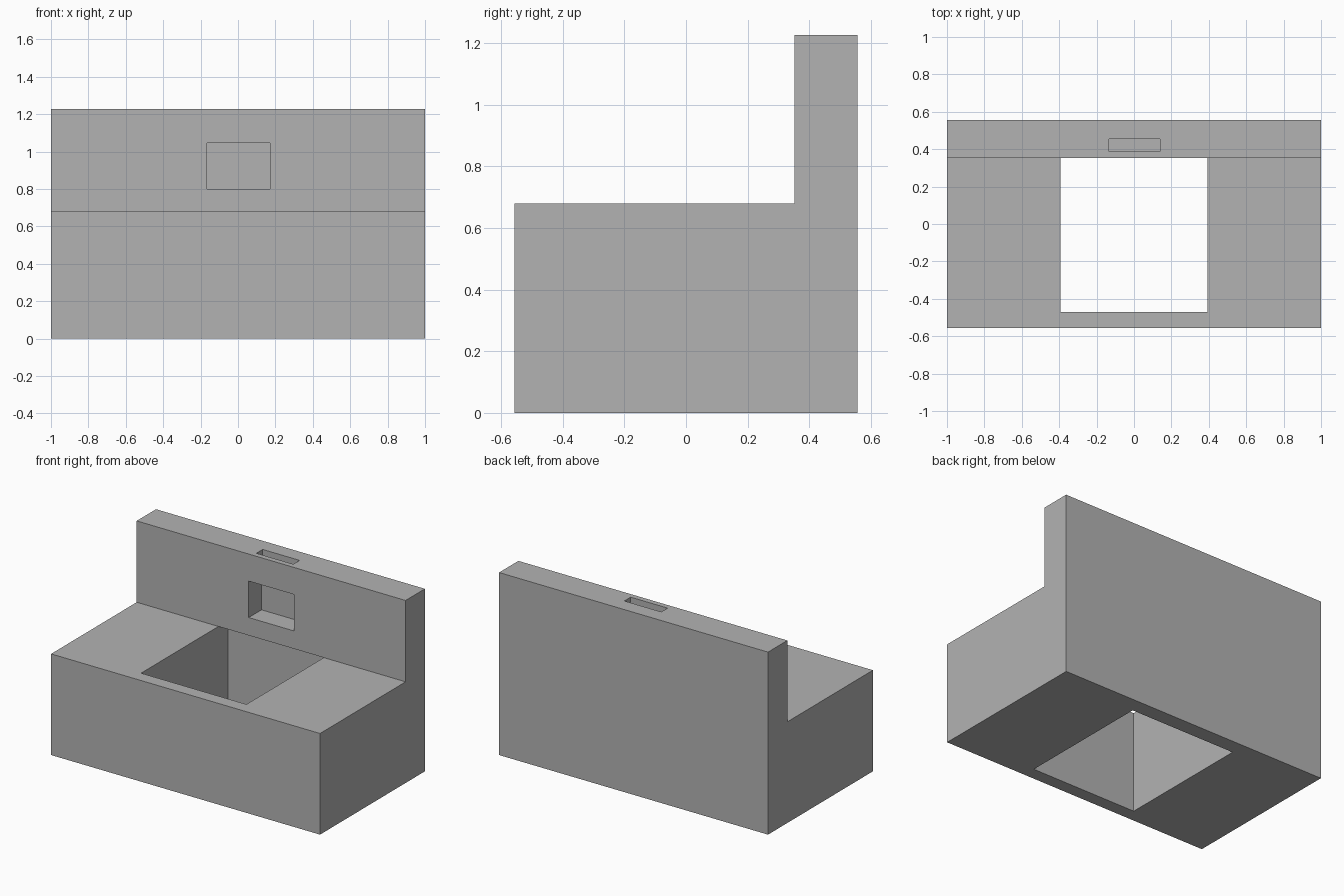
import bpy
import bmesh

cube = bpy.data.objects.get("Cube")
if cube:
    bpy.data.objects.remove(cube, do_unlink=True)

# Single plain grey
grey = bpy.data.materials.new("plain_grey")
grey.use_nodes = True
colour = (0.45, 0.45, 0.45, 1)
grey.diffuse_color = colour
grey.node_tree.nodes["Principled BSDF"].inputs["Base Color"].default_value = colour


def extrude_profile(name, profile, x0, x1):
    """Solid made by sweeping a (y, z) outline from x0 to x1."""
    bm = bmesh.new()
    face = bm.faces.new([bm.verts.new((x0, y, z)) for y, z in profile])
    swept = bmesh.ops.extrude_face_region(bm, geom=[face])["geom"]
    verts = [v for v in swept if isinstance(v, bmesh.types.BMVert)]
    bmesh.ops.translate(bm, verts=verts, vec=(x1 - x0, 0, 0))
    bmesh.ops.recalc_face_normals(bm, faces=bm.faces)
    mesh = bpy.data.meshes.new(name)
    bm.to_mesh(mesh)
    bm.free()
    mesh.materials.append(grey)
    obj = bpy.data.objects.new(name, mesh)
    bpy.context.collection.objects.link(obj)
    return obj


def box_profile(y0, y1, z0, z1):
    return [(y0, z0), (y1, z0), (y1, z1), (y0, z1)]


BACK, WALL, DECK, TOP = 0.557, 0.352, 0.68, 1.227

# Counter block with upright back wall
body = extrude_profile("counter_body", [
    (-BACK, 0), (BACK, 0), (BACK, TOP), (WALL, TOP), (WALL, DECK), (-BACK, DECK)], -1, 1)

cutters = [
    # Open well through the counter, running back beneath the wall
    extrude_profile("well_cutter", [
        (-0.47, -0.1), (0.455, -0.1), (0.455, DECK), (WALL, DECK),
        (0.3, 0.9), (-0.47, 0.9)], -0.392, 0.392),
    # Square niche in the wall front
    extrude_profile("niche_cutter", box_profile(0.2, 0.488, 0.8, 1.045), -0.167, 0.17),
    # Narrow slot in the wall top, dropping into the niche
    extrude_profile("slot_cutter", box_profile(0.388, 0.455, 1.0, 1.4), -0.135, 0.14),
]

# Apply the cuts, then discard the cutters
bpy.context.view_layer.objects.active = body
for cutter in cutters:
    cutter.hide_render = True
    mod = body.modifiers.new(cutter.name, "BOOLEAN")
    mod.operation = "DIFFERENCE"
    mod.solver = "EXACT"
    mod.object = cutter
    bpy.ops.object.modifier_apply(modifier=mod.name)
    bpy.data.objects.remove(cutter, do_unlink=True)
